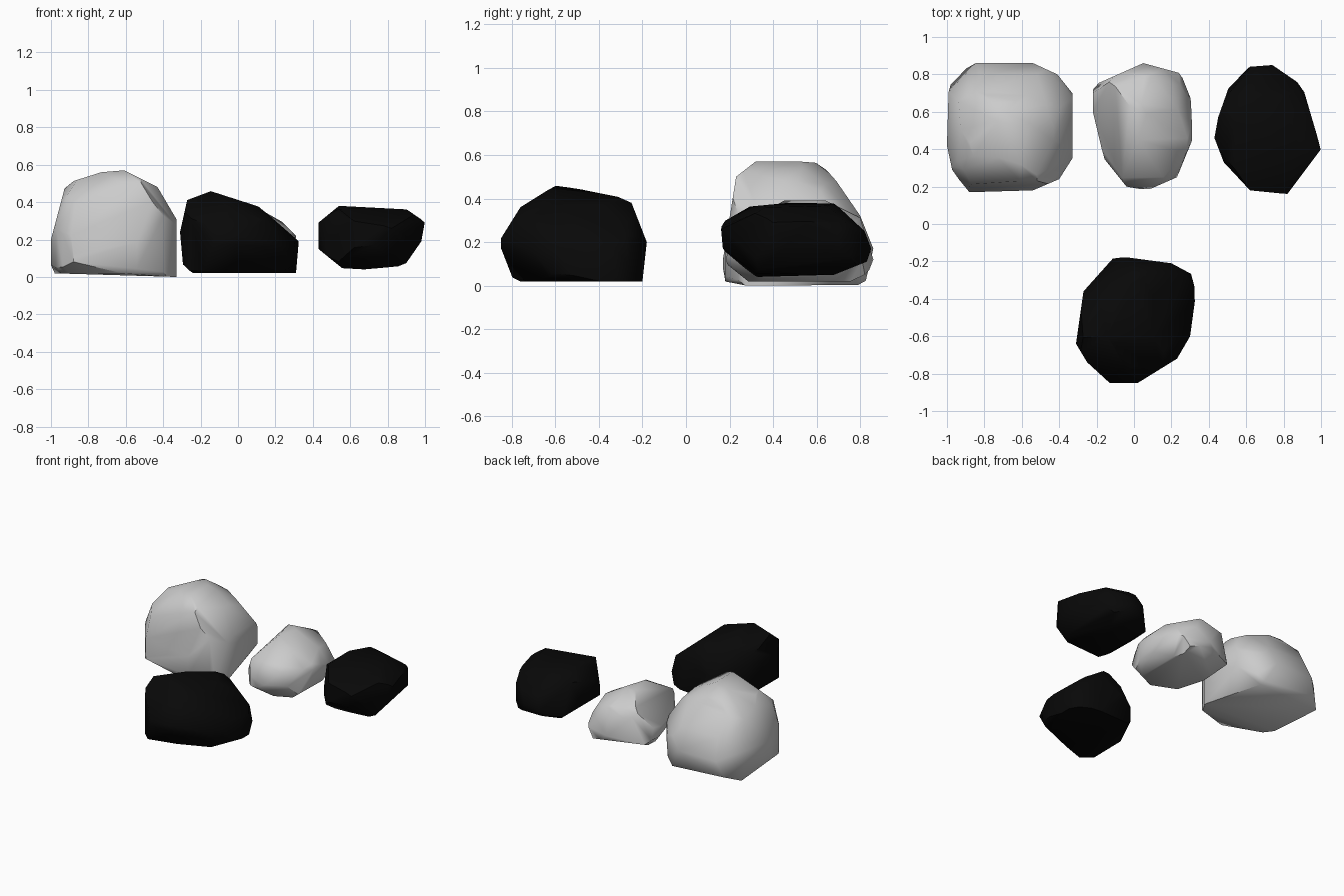
import bpy, bmesh, math
from itertools import combinations
from mathutils import Matrix, Vector

if "Cube" in bpy.data.objects:
    bpy.data.objects.remove(bpy.data.objects["Cube"], do_unlink=True)


def make_material(name, value):
    mat = bpy.data.materials.new(name)
    mat.use_nodes = True
    colour = (value, value, value, 1)
    mat.diffuse_color = colour
    mat.node_tree.nodes["Principled BSDF"].inputs["Base Color"].default_value = colour
    return mat


grey = make_material("stone grey", .6)
black = make_material("coal black", .0025)


def slanted(turn, tilt):
    """Right axis, up axis and origin of a profile turned about z, then tilted."""
    turn, tilt = math.radians(turn), math.radians(tilt)
    right = Vector((math.cos(turn), math.sin(turn), 0))
    depth = Vector((-math.sin(turn), math.cos(turn), 0))
    up = depth * math.sin(tilt) + Vector((0, 0, math.cos(tilt)))
    return right, up, Vector((0, 0, .285))


# Carving directions
X, Y, Z = Matrix.Identity(3)
origin = Vector((0, 0, 0))
AXES = {
    "plan": (X, Y, origin),
    "front": (X, Z, origin),
    "side": (Y, Z, origin),
    "diagonal": slanted(35, 25),
    "reverse": slanted(215, 25),
    "under": slanted(140, -30),
}
CLOSED = ("plan", "front", "side", "under")


def cutting_planes(profiles, centre):
    """Turn every profile edge into an outward facing plane."""
    planes = []
    for key, points in profiles.items():
        a, b, start = AXES[key]
        corners = [start + a * p + b * q for p, q in points]
        if key in CLOSED:
            corners.append(corners[0])
        for p, q in zip(corners, corners[1:]):
            normal = (q - p).cross(a.cross(b)).normalized()
            if normal.dot(centre - p) > 0:
                normal.negate()
            planes.append((normal, normal.dot(p)))
    return planes


def carve_rock(name, mat, centre, **profiles):
    """Make the convex stone that lies inside all of its profiles."""
    planes = cutting_planes(profiles, Vector(centre))
    bm = bmesh.new()
    for trio in combinations(planes, 3):
        system = Matrix([normal for normal, _ in trio])
        if abs(system.determinant()) < .001:
            continue
        point = system.inverted() @ Vector([d for _, d in trio])
        if all(normal.dot(point) < d + .0001 for normal, d in planes):
            bm.verts.new(point)
    # Merge tiny chips, then wrap the corners in a clean skin
    bmesh.ops.remove_doubles(bm, verts=bm.verts, dist=.035)
    hull = bmesh.ops.convex_hull(bm, input=bm.verts)
    loose = {v for v in hull["geom_interior"] + hull["geom_unused"]
             if isinstance(v, bmesh.types.BMVert)}
    bmesh.ops.delete(bm, geom=list(loose), context="VERTS")
    bmesh.ops.recalc_face_normals(bm, faces=bm.faces)
    mesh = bpy.data.meshes.new(name)
    bm.to_mesh(mesh)
    bm.free()
    mesh.materials.append(mat)
    rock = bpy.data.objects.new(name, mesh)
    bpy.context.collection.objects.link(rock)
    bpy.ops.object.select_all(action="DESELECT")
    rock.select_set(True)
    bpy.context.view_layer.objects.active = rock
    bpy.ops.object.shade_smooth_by_angle(angle=math.radians(52))


# Tall boulder
carve_rock(
    "large_grey_rock", grey, (-.66, .5, .25),
    plan=[(-.99, .75), (-.88, .86), (-.54, .86), (-.41, .8), (-.33, .7), (-.33, .35),
          (-.4, .24), (-.54, .18), (-.88, .17), (-.97, .28), (-1, .42)],
    front=[(-1, .02), (-1, .2), (-.92, .5), (-.73, .56), (-.61, .57), (-.43, .48),
           (-.33, .31), (-.33, 0)],
    side=[(.19, 0), (.16, .06), (.23, .5), (.32, .57), (.61, .57), (.69, .48),
          (.8, .32), (.86, .17), (.82, 0)],
    diagonal=[(-.64, .3), (-.58, .46), (-.47, .57), (-.23, .63), (-.07, .56),
              (.13, .32), (.14, .2), (-.05, -.04)],
    reverse=[(.32, 0), (.59, -.19), (.63, -.36), (.63, -.55), (.37, -.74),
             (-.12, -.63)],
    under=[(.63, .22), (.77, .25), (.94, .25), (1.11, .14), (1.21, -.06), (1.23, -.26),
           (1.04, -.39), (.87, -.41), (.59, -.36), (.46, -.26), (.46, 0)])

# Middle stone
carve_rock(
    "small_grey_rock", grey, (.05, .5, .2),
    plan=[(-.22, .6), (-.22, .74), (.05, .86), (.27, .8), (.3, .7), (.32, .47),
          (.23, .25), (.07, .18), (-.04, .2), (-.16, .35)],
    front=[(-.22, .02), (-.23, .2), (-.14, .34), (0, .4), (.15, .38), (.31, .22),
           (.29, .02)],
    side=[(.23, .02), (.18, .12), (.25, .28), (.45, .39), (.7, .39), (.8, .31),
          (.86, .12), (.82, .02)],
    diagonal=[(.05, -.05), (.09, .09), (.34, .32), (.55, .28), (.66, .07),
              (.57, -.06), (.36, -.18), (.21, -.16)],
    reverse=[(-.67, -.37), (-.63, -.27), (-.54, -.14), (-.26, -.05), (-.09, -.09),
             (-.05, -.27), (-.23, -.5), (-.55, -.46)],
    under=[(-.02, .05), (.03, .19), (.16, .31), (.45, .36), (.59, .26), (.63, .05),
           (.37, -.13), (.11, -.09)])

# Front stone
carve_rock(
    "front_black_rock", black, (0, -.5, .2),
    plan=[(-.1, -.17), (.2, -.21), (.33, -.28), (.33, -.38), (.3, -.6), (.23, -.72),
          (.02, -.85), (-.13, -.85), (-.25, -.74), (-.31, -.64), (-.27, -.36)],
    front=[(-.29, .02), (-.31, .24), (-.27, .42), (-.15, .46), (.13, .37), (.33, .25),
           (.31, .02)],
    side=[(-.79, .02), (-.86, .2), (-.76, .36), (-.6, .46), (-.34, .42), (-.25, .38),
          (-.18, .2), (-.2, .02)],
    diagonal=[(-.57, -.03), (-.36, 0), (-.09, 0), (.09, -.24), (.1, -.32),
              (.07, -.44), (-.22, -.52), (-.58, -.46)],
    reverse=[(-.09, .03), (-.07, .11), (.26, .32), (.46, .33), (.63, .22)],
    under=[(-.64, -.3), (-.59, -.19), (-.44, -.07), (-.19, .01), (-.09, -.1), (0, -.29),
           (-.09, -.47), (-.27, -.58), (-.38, -.58), (-.6, -.37)])

# Side stone
carve_rock(
    "side_black_rock", black, (.71, .5, .2),
    plan=[(.61, .84), (.74, .85), (.9, .74), (1, .4), (.82, .16), (.62, .18),
          (.48, .33), (.43, .46), (.45, .57), (.51, .74)],
    front=[(.5, .05), (.43, .15), (.43, .29), (.54, .38), (.92, .36), (1, .3),
           (.98, .19), (.89, .06), (.68, .04)],
    side=[(.32, .04), (.16, .11), (.15, .21), (.17, .3), (.26, .36), (.47, .38),
          (.68, .38), (.82, .25), (.85, .17), (.83, .11), (.68, .05)],
    diagonal=[(.58, -.11), (.6, .05), (.69, .13), (.9, .17), (1.15, .04),
              (1.15, -.09), (.9, -.32), (.69, -.26)],
    reverse=[(-1.15, -.08), (-1.1, .09), (-.95, .16), (-.61, .1), (-.57, -.15),
             (-.87, -.33), (-1.12, -.26)],
    under=[(-.53, .47), (-.37, .53), (-.19, .57), (0, .53), (.06, .45), (.08, .26),
           (-.17, .12), (-.24, .1), (-.45, .2), (-.53, .31)])
